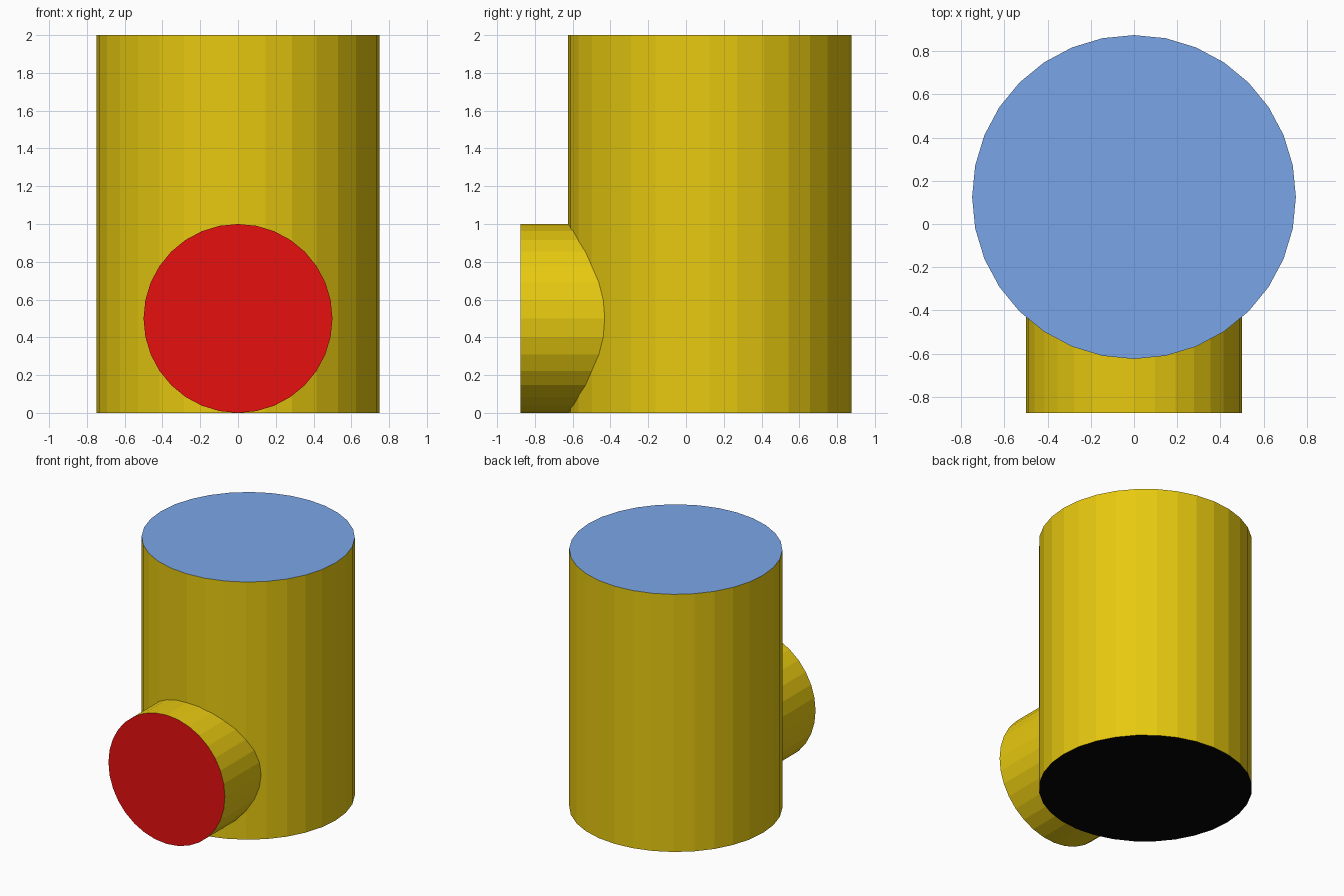
import bpy, bmesh, math
from mathutils import Matrix, Vector

if "Cube" in bpy.data.objects:
    bpy.data.objects.remove(bpy.data.objects["Cube"])


def material(name, rgb):
    m = bpy.data.materials.new(name)
    m.diffuse_color = (*rgb, 1)
    m.use_nodes = True
    m.node_tree.nodes["Principled BSDF"].inputs["Base Color"].default_value = m.diffuse_color
    return m


yellow = material("yellow", (0.80, 0.584, 0.005))
blue = material("blue", (0.195, 0.381, 0.80))
red = material("red", (0.80, 0.005, 0.005))
black = material("black", (0.0015, 0.0015, 0.0015))


def cylinder(name, radius, depth, matrix, mats, cap_rule):
    """32-sided cylinder; cap_rule gives the material slot for a face normal."""
    bm = bmesh.new()
    bmesh.ops.create_cone(bm, cap_ends=True, segments=32, radius1=radius,
                          radius2=radius, depth=depth, matrix=matrix)
    bm.normal_update()
    for f in bm.faces:
        f.material_index = cap_rule(f.normal)
    me = bpy.data.meshes.new(name)
    bm.to_mesh(me)
    bm.free()
    for m in mats:
        me.materials.append(m)
    ob = bpy.data.objects.new(name, me)
    bpy.context.collection.objects.link(ob)
    return ob


# Upright body: blue top, black underside
cylinder("body", 0.75, 2.0, Matrix.Translation((0, 0.125, 1)),
         [yellow, blue, black],
         lambda n: 1 if n.z > 0.9 else 2 if n.z < -0.9 else 0)

# Front spout: red outer end, inner end buried in the body
cylinder("front_spout", 0.5, 0.875,
         Matrix.Translation((0, -0.4375, 0.5)) @ Matrix.Rotation(math.pi / 2, 4, 'X'),
         [yellow, red],
         lambda n: 1 if n.y < -0.9 else 0)
